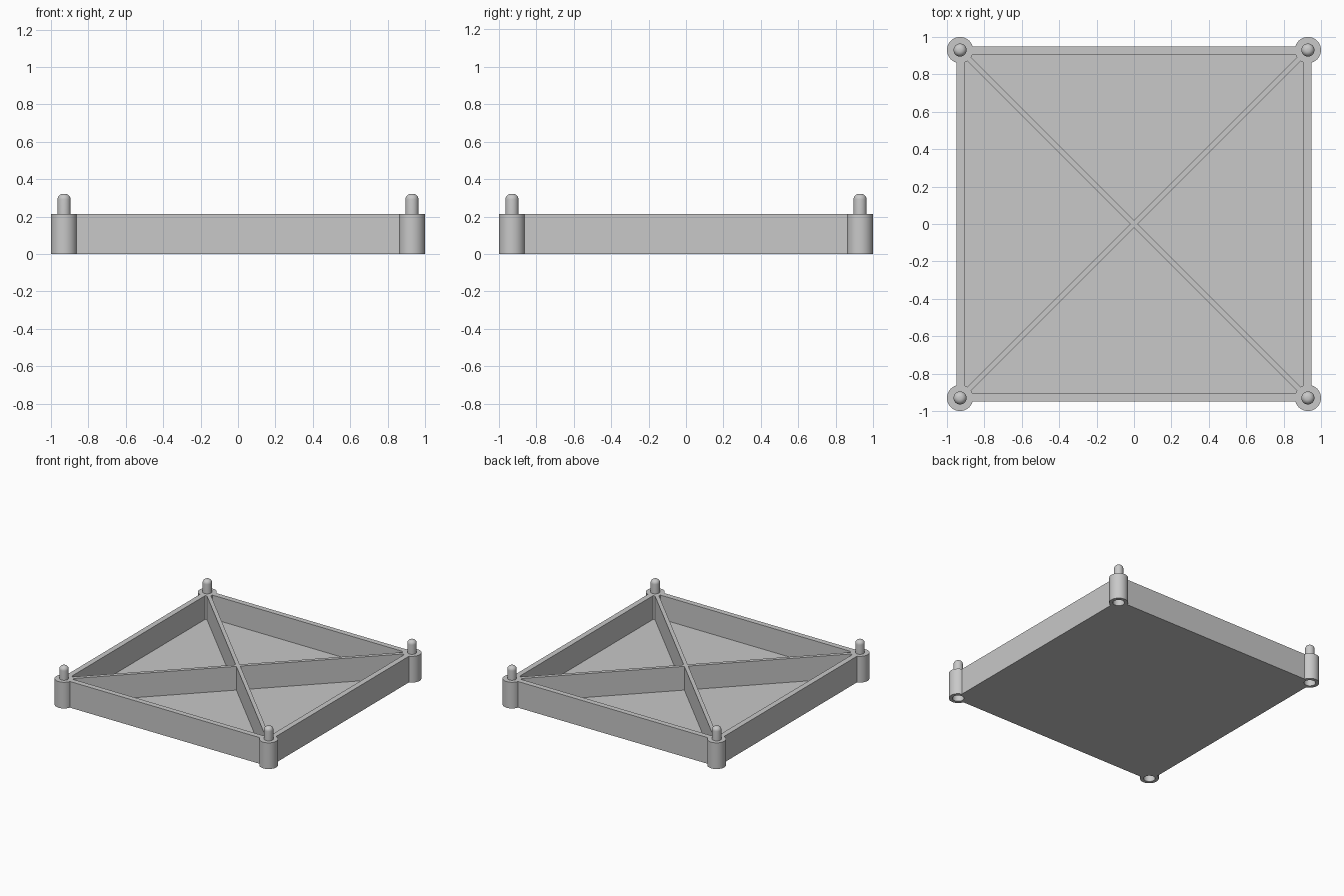
import bpy, bmesh, math
from mathutils import Matrix

if "Cube" in bpy.data.objects:
    bpy.data.objects.remove(bpy.data.objects["Cube"])

HEIGHT, FLOOR = 0.215, 0.02
OUTER, INNER, CORNER = 0.95, 0.905, 0.93
POST_R, PIN_R, PIN_TOP, ROUND = 0.07, 0.035, 0.322, 0.03
CORNERS = [(sx * CORNER, sy * CORNER) for sx in (-1, 1) for sy in (-1, 1)]

grey = bpy.data.materials.new("light grey plastic")
grey.use_nodes = True
grey.diffuse_color = (0.58, 0.58, 0.58, 1)
grey.node_tree.nodes["Principled BSDF"].inputs["Base Color"].default_value = grey.diffuse_color


def add_object(name, bm):
    bmesh.ops.recalc_face_normals(bm, faces=bm.faces)
    mesh = bpy.data.meshes.new(name)
    bm.to_mesh(mesh)
    bm.free()
    mesh.materials.append(grey)
    obj = bpy.data.objects.new(name, mesh)
    bpy.context.collection.objects.link(obj)
    return obj


def box(name, sx, sy, z0, z1, angle=0):
    bm = bmesh.new()
    m = (Matrix.Rotation(angle, 4, 'Z') @ Matrix.Translation((0, 0, (z0 + z1) / 2))
         @ Matrix.Diagonal((sx, sy, z1 - z0, 1)))
    bmesh.ops.create_cube(bm, size=1, matrix=m)
    return add_object(name, bm)


def cylinder(name, xy, radius, z0, z1):
    bm = bmesh.new()
    bmesh.ops.create_cone(bm, cap_ends=True, segments=48, radius1=radius, radius2=radius,
                          depth=z1 - z0, matrix=Matrix.Translation((*xy, (z0 + z1) / 2)))
    return add_object(name, bm)


def boolean(target, tool, operation):
    mod = target.modifiers.new(operation.lower(), 'BOOLEAN')
    mod.object, mod.operation, mod.solver = tool, operation, 'EXACT'
    bpy.context.view_layer.objects.active = target
    bpy.ops.object.modifier_apply(modifier=mod.name)
    bpy.data.objects.remove(tool)


def smooth(obj):
    bpy.ops.object.select_all(action='DESELECT')
    obj.select_set(True)
    bpy.context.view_layer.objects.active = obj
    bpy.ops.object.shade_smooth_by_angle(angle=math.radians(30))


# Pocket shape: the inside of the tray without the diagonal ribs and corner posts
pocket = box("pocket", 2 * INNER, 2 * INNER, FLOOR, HEIGHT + 0.1)
for angle in (math.pi / 4, -math.pi / 4):
    boolean(pocket, box("rib", 3, 0.03, -0.1, 0.5, angle), 'DIFFERENCE')
for xy in CORNERS:
    boolean(pocket, cylinder("post", xy, POST_R, -0.1, 0.5), 'DIFFERENCE')

# Tray with corner posts, pocket and bottom sockets
tray = box("tray", 2 * OUTER, 2 * OUTER, 0, HEIGHT)
for xy in CORNERS:
    boolean(tray, cylinder("post", xy, POST_R, 0, HEIGHT), 'UNION')
boolean(tray, pocket, 'DIFFERENCE')
for xy in CORNERS:
    boolean(tray, cylinder("socket", xy, 0.043, -0.1, 0.13), 'DIFFERENCE')
smooth(tray)

# Round-topped stacking pins
for i, (x, y) in enumerate(CORNERS):
    bm = bmesh.new()
    profile = [(0, HEIGHT - 0.02), (PIN_R, HEIGHT - 0.02)]
    for k in range(9):
        a = k * math.pi / 16
        profile.append((PIN_R - ROUND + ROUND * math.cos(a), PIN_TOP - ROUND + ROUND * math.sin(a)))
    profile.append((0, PIN_TOP))
    verts = [bm.verts.new((r, 0, z)) for r, z in profile]
    edges = [bm.edges.new(pair) for pair in zip(verts, verts[1:])]
    bmesh.ops.spin(bm, geom=verts + edges, cent=(0, 0, 0), axis=(0, 0, 1),
                   angle=2 * math.pi, steps=32)
    bmesh.ops.remove_doubles(bm, verts=bm.verts, dist=0.0001)
    pin = add_object(f"pin_{i + 1}", bm)
    pin.location = (x, y, 0)
    smooth(pin)
